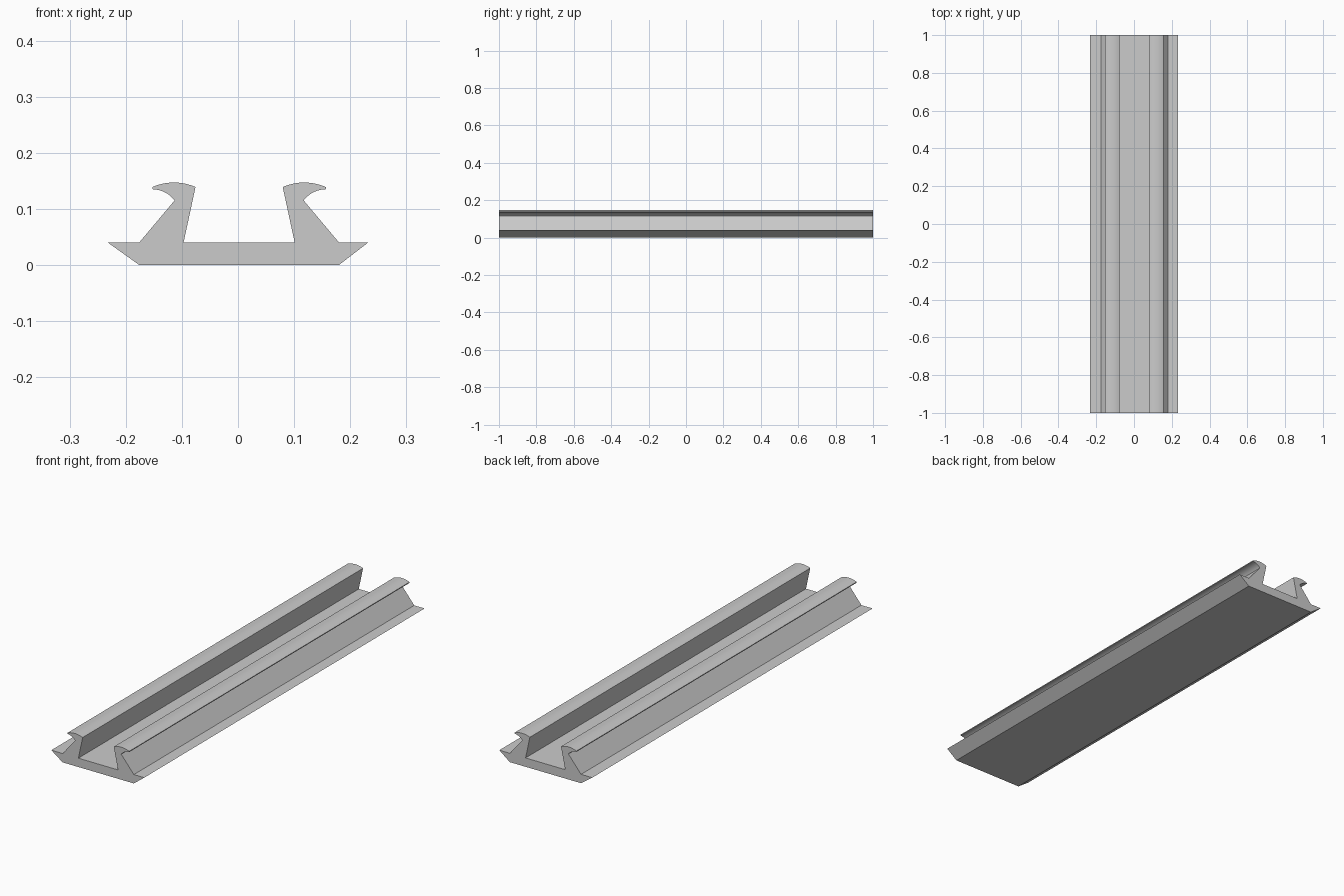
import bpy, bmesh
from math import radians
from mathutils import Vector

cube = bpy.data.objects.get("Cube")
if cube:
    bpy.data.objects.remove(cube, do_unlink=True)

LENGTH = 2.0
AXIS = 0.002        # the rails sit slightly off the flange centre
FLANGE = 0.232      # half width across the flange tips
FLOOR = 0.04


def arc(a, control, b, steps=12):
    """Points along a quadratic curve, both ends included."""
    a, control, b = Vector(a), Vector(control), Vector(b)
    return [a.lerp(control, i / steps).lerp(control.lerp(b, i / steps), i / steps)
            for i in range(steps + 1)]


def half_profile(side):
    """One half of the cross-section, from the underside up to the channel floor."""
    under_hook = arc((0.115, 0.115), (0.13, 0.134), (0.1545, 0.135))
    crown = arc((0.1545, 0.139), (0.116, 0.155), (0.0777, 0.139))
    rail = [(0.178, FLOOR), *under_hook, *crown, (0.099, FLOOR)]
    points = [(AXIS + side * 0.178, 0), (side * FLANGE, FLOOR)]
    return points + [(AXIS + side * x, z) for x, z in rail]


# Flat grey finish
grey = bpy.data.materials.new("light_grey")
grey.use_nodes = True
colour = (0.6, 0.6, 0.6, 1)
grey.diffuse_color = colour
grey.node_tree.nodes["Principled BSDF"].inputs["Base Color"].default_value = colour

# Closed cross-section extruded along the length
bm = bmesh.new()
outline = half_profile(1) + half_profile(-1)[::-1]
end = bm.faces.new([bm.verts.new((x, -LENGTH / 2, z)) for x, z in outline])
extruded = bmesh.ops.extrude_face_region(bm, geom=[end], use_keep_orig=True)
moved = [v for v in extruded["geom"] if isinstance(v, bmesh.types.BMVert)]
bmesh.ops.translate(bm, verts=moved, vec=(0, LENGTH, 0))
bmesh.ops.recalc_face_normals(bm, faces=bm.faces)

mesh = bpy.data.meshes.new("double_hook_rail")
bm.to_mesh(mesh)
bm.free()
mesh.materials.append(grey)
rail = bpy.data.objects.new("double_hook_rail", mesh)
bpy.context.collection.objects.link(rail)

# Smooth the curved crown and hook, keep the corners crisp
bpy.ops.object.select_all(action="DESELECT")
rail.select_set(True)
bpy.context.view_layer.objects.active = rail
bpy.ops.object.shade_smooth_by_angle(angle=radians(20))
